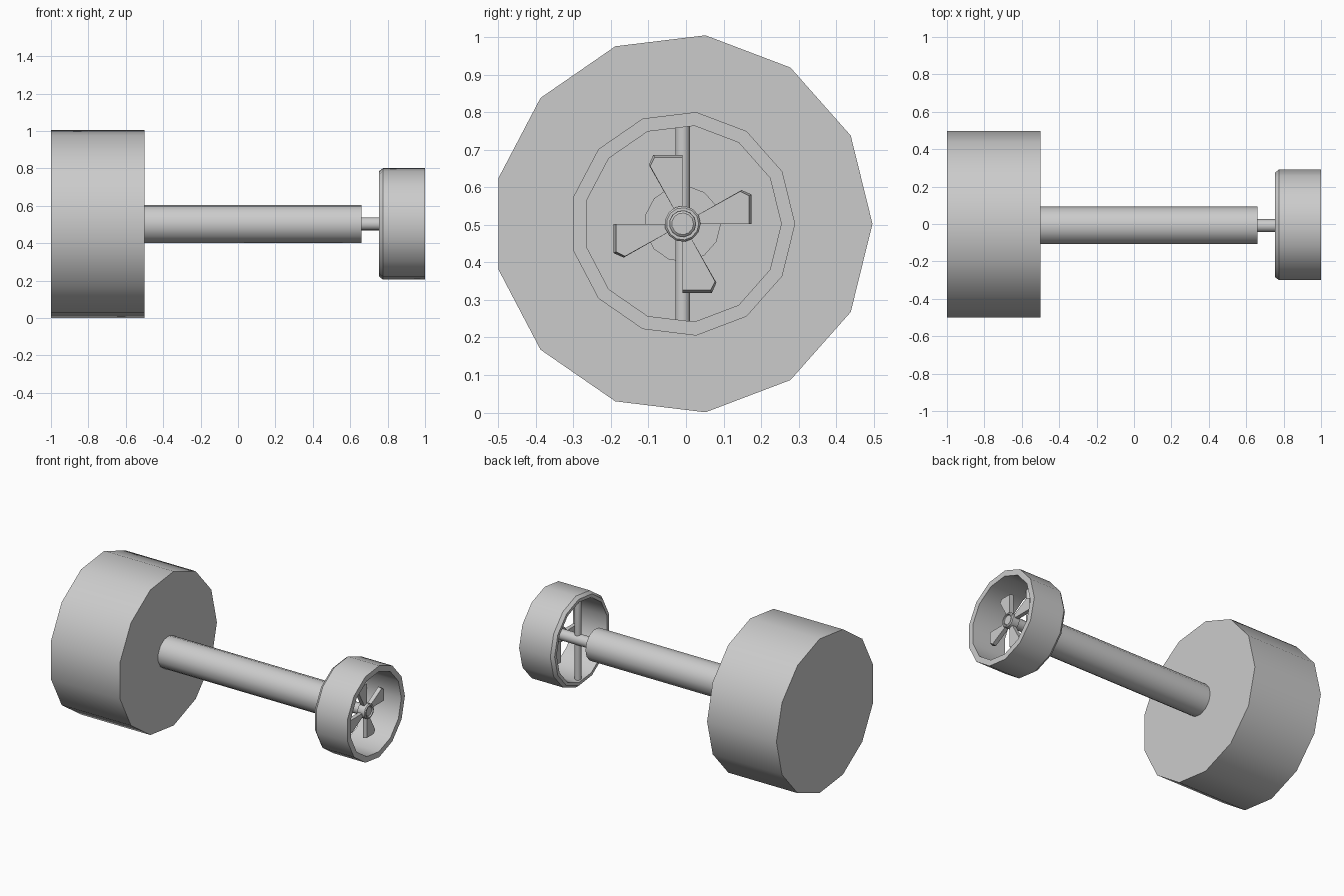
import bpy, bmesh, math
from mathutils import Vector

SIDES = 13
CY, CZ = -0.009, 0.503      # common axis, running along x

cube = bpy.data.objects.get("Cube")
if cube:
    bpy.data.objects.remove(cube, do_unlink=True)

grey = bpy.data.materials.new("plain grey")
grey.use_nodes = True
colour = (0.6, 0.6, 0.6, 1)
grey.diffuse_color = colour
grey.node_tree.nodes["Principled BSDF"].inputs["Base Color"].default_value = colour


def finish(name, bm):
    bmesh.ops.recalc_face_normals(bm, faces=bm.faces)
    mesh = bpy.data.meshes.new(name)
    bm.to_mesh(mesh)
    bm.free()
    mesh.materials.append(grey)
    obj = bpy.data.objects.new(name, mesh)
    bpy.context.collection.objects.link(obj)
    bpy.ops.object.select_all(action='DESELECT')
    obj.select_set(True)
    bpy.context.view_layer.objects.active = obj
    bpy.ops.object.shade_smooth_by_angle(angle=math.radians(30))
    return obj


def lathe(name, profile, closed=False):
    """Turn (x, radius) points about the axis; ends are capped unless closed."""
    bm = bmesh.new()
    rings = []
    for x, r in profile:
        angles = [math.tau * i / SIDES for i in range(SIDES)]
        rings.append([bm.verts.new((x, CY + r * math.cos(a), CZ + r * math.sin(a)))
                      for a in angles])
    pairs = list(zip(rings, rings[1:]))
    if closed:
        pairs.append((rings[-1], rings[0]))
    else:
        bm.faces.new(rings[0])
        bm.faces.new(rings[-1])
    for a, b in pairs:
        for i in range(SIDES):
            j = (i + 1) % SIDES
            bm.faces.new((a[i], a[j], b[j], b[i]))
    return finish(name, bm)


# Main body and arm
lathe("drum", [(-1, 0.506), (-0.5, 0.506)])
lathe("arm", [(-0.5, 0.102), (0.66, 0.102)])
lathe("shaft", [(0.66, 0.035), (0.945, 0.035), (0.95, 0.029)])

# Open shroud with a bevelled rear rim
lathe("shroud", [(0.755, 0.284), (0.775, 0.3), (1, 0.3), (1, 0.263), (0.755, 0.263)],
      closed=True)

# Hub collar around the shaft end
lathe("hub", [(0.9, 0.048), (0.95, 0.048), (0.956, 0.043), (0.956, 0.035), (0.9, 0.034)],
      closed=True)

# Vertical strut across the rear of the shroud
bm = bmesh.new()
bmesh.ops.create_cone(bm, cap_ends=True, segments=SIDES, radius1=0.02, radius2=0.02, depth=0.52)
bmesh.ops.translate(bm, verts=bm.verts, vec=(0.785, CY, CZ))
finish("strut", bm)


# Four wedge blades with tapered tips
def blade(index):
    turn = index * math.pi / 2
    bm = bmesh.new()
    loops = []
    for x, inset in ((0.908, 0), (0.935, 0.007)):
        tip = 0.184 - inset
        outline = [(0.03, 0), (tip, 0), (tip, 0.078 - inset / 2), (0.157 - inset / 2, 0.09 - inset / 2),
                   (0.03, 0.018)]
        loops.append([bm.verts.new((x,
                                    CY + u * math.cos(turn) - v * math.sin(turn),
                                    CZ + u * math.sin(turn) + v * math.cos(turn)))
                      for u, v in outline])
    back, front = loops
    bm.faces.new(back)
    bm.faces.new(front)
    for i in range(len(back)):
        j = (i + 1) % len(back)
        bm.faces.new((back[i], back[j], front[j], front[i]))
    finish(f"blade_{index + 1}", bm)


for n in range(4):
    blade(n)
